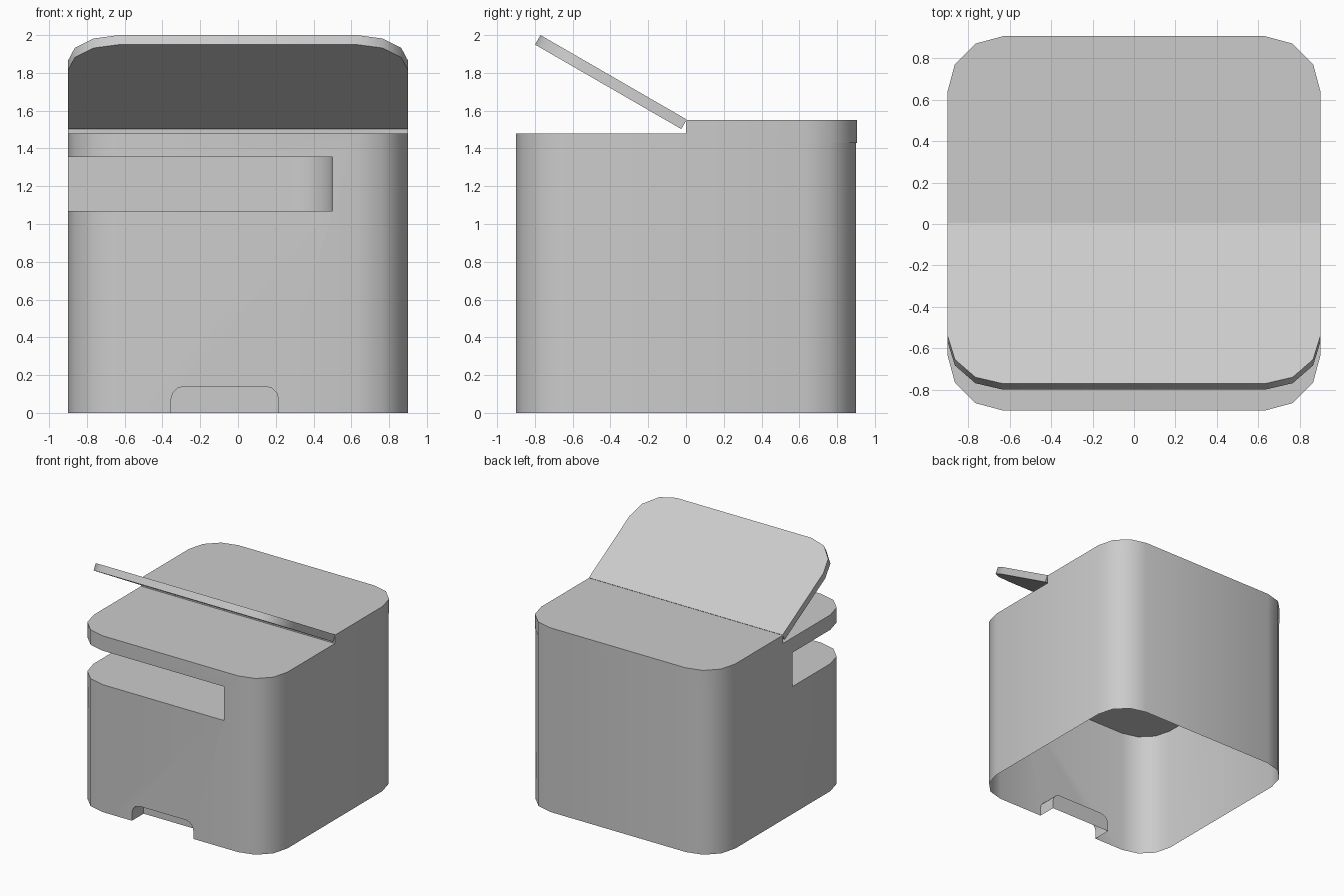
import bpy, bmesh
from math import sin, cos, radians, pi
from mathutils import Matrix

if "Cube" in bpy.data.objects:
    bpy.data.objects.remove(bpy.data.objects["Cube"])


def rounded_rect(x0, x1, y0, y1, r, corners="abcd", seg=3):
    """Outline, counter-clockwise; corners a,b,c,d = (+,+) (-,+) (-,-) (+,-)."""
    pts = []
    data = [("a", x1, y1, 1, 1), ("b", x0, y1, -1, 1), ("c", x0, y0, -1, -1), ("d", x1, y0, 1, -1)]
    for i, (name, x, y, sx, sy) in enumerate(data):
        if name not in corners:
            pts.append((x, y))
            continue
        for k in range(seg + 1):
            a = pi / 2 * (i + k / seg)
            pts.append((x - sx * r + r * cos(a), y - sy * r + r * sin(a)))
    return pts


def prism(name, pts, z0, z1):
    bm = bmesh.new()
    bottom = [bm.verts.new((x, y, z0)) for x, y in pts]
    top = [bm.verts.new((x, y, z1)) for x, y in pts]
    bm.faces.new(bottom[::-1])
    bm.faces.new(top)
    n = len(pts)
    for i in range(n):
        j = (i + 1) % n
        bm.faces.new((bottom[i], bottom[j], top[j], top[i]))
    me = bpy.data.meshes.new(name)
    bm.to_mesh(me)
    bm.free()
    ob = bpy.data.objects.new(name, me)
    bpy.context.collection.objects.link(ob)
    return ob


def cut(ob, cutter):
    mod = ob.modifiers.new("cut", "BOOLEAN")
    mod.operation = "DIFFERENCE"
    mod.solver = "EXACT"
    mod.object = cutter
    bpy.context.view_layer.objects.active = ob
    bpy.ops.object.modifier_apply(modifier=mod.name)
    bpy.data.objects.remove(cutter)


def open_bottom(ob, z):
    bm = bmesh.new()
    bm.from_mesh(ob.data)
    faces = [f for f in bm.faces if all(abs(v.co.z - z) < 1e-3 for v in f.verts)]
    bmesh.ops.delete(bm, geom=faces, context="FACES")
    bm.to_mesh(ob.data)
    bm.free()


# Body: rounded box
body = prism("body", rounded_rect(-0.9, 0.9, -0.9, 0.9, 0.27), 0, 1.48)

# Slot wrapping the front left corner
cut(body, prism("slot_cutter", rounded_rect(-1.5, 0.5, -1.5, -0.13, 0.22, "a", 4), 1.07, 1.355))

# Shallow recess at the foot of the front, with rounded upper corners
recess = prism("recess_cutter", rounded_rect(-0.355, 0.215, -0.2, 0.14, 0.07, "ab"), 0, 0.6)
recess.data.transform(Matrix.Translation((0, -0.745, 0)) @ Matrix.Rotation(radians(90), 4, "X"))
cut(body, recess)
open_bottom(body, 0)

# Fixed rear half of the lid, with a slight lip at the back
rear_lid = prism("rear_lid", rounded_rect(-0.9, 0.9, 0, 0.906, 0.27, "ab"), 1.43, 1.55)
open_bottom(rear_lid, 1.43)

# Hinged front half of the lid, tipped open
flap = prism("lid_flap", rounded_rect(-0.9, 0.9, -0.894, 0, 0.27, "cd"), -0.058, 0)
flap.data.transform(Matrix.Translation((0, 0.004, 1.553)) @ Matrix.Rotation(radians(-30), 4, "X"))

# Smooth round corners, sharp rims
for ob in (body, rear_lid, flap):
    bpy.ops.object.select_all(action="DESELECT")
    ob.select_set(True)
    bpy.context.view_layer.objects.active = ob
    bpy.ops.object.shade_smooth_by_angle(angle=radians(40))
